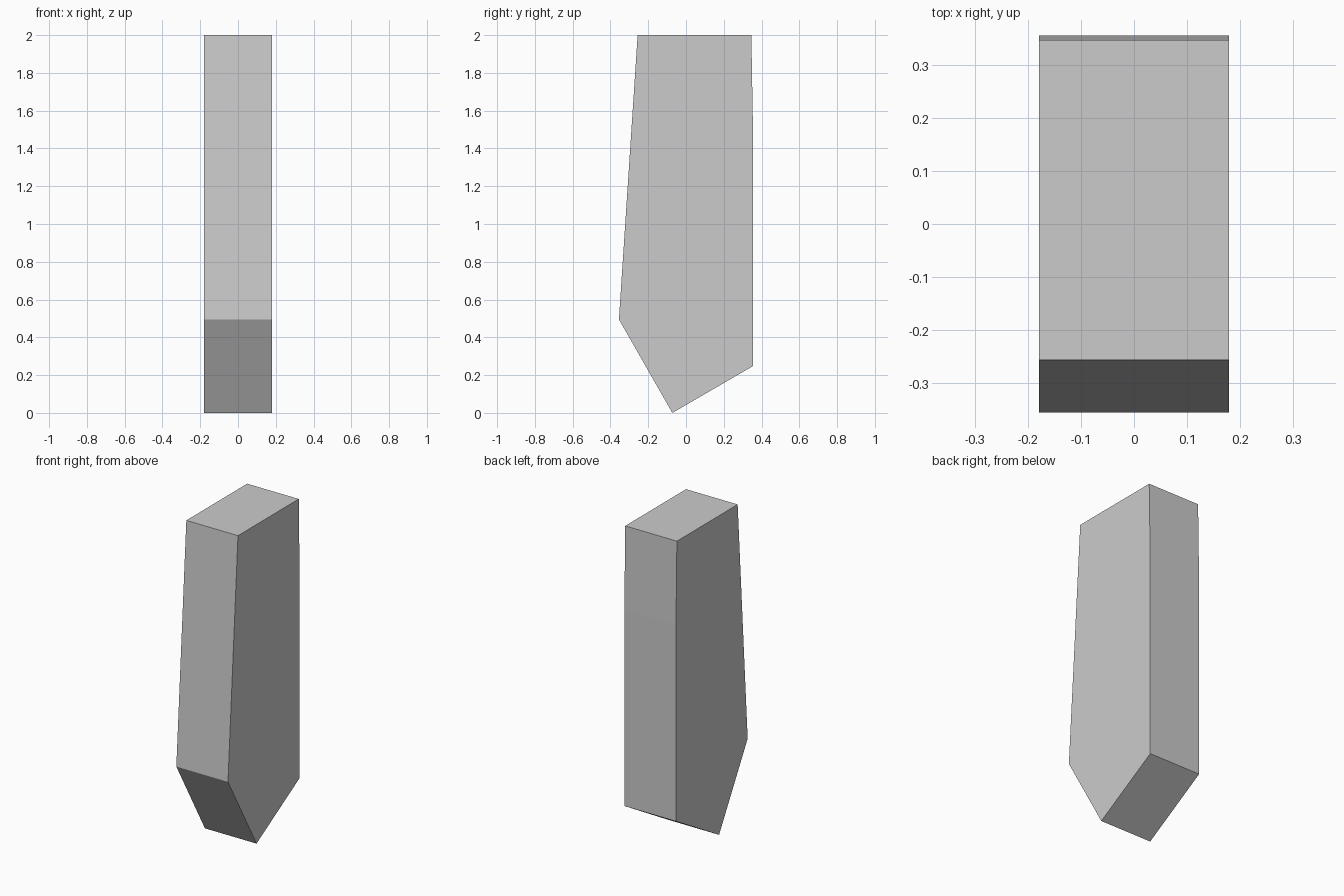
import bpy
import bmesh

if "Cube" in bpy.data.objects:
    bpy.data.objects.remove(bpy.data.objects["Cube"])

# Side profile of the post in (y, z)
HALF_WIDTH = 0.179
profile = [(-0.072, 0.0), (0.355, 0.248), (0.355, 1.48),
           (0.346, 2.0), (-0.256, 2.0), (-0.355, 0.495)]

# Pointed post: extrude the profile across the width
bm = bmesh.new()
face = bm.faces.new([bm.verts.new((-HALF_WIDTH, y, z)) for y, z in profile])
result = bmesh.ops.extrude_face_region(bm, geom=[face], use_keep_orig=True)
moved = [g for g in result["geom"] if isinstance(g, bmesh.types.BMVert)]
bmesh.ops.translate(bm, verts=moved, vec=(2 * HALF_WIDTH, 0, 0))
bmesh.ops.recalc_face_normals(bm, faces=bm.faces)

mesh = bpy.data.meshes.new("pointed_post")
bm.to_mesh(mesh)
bm.free()
post = bpy.data.objects.new("pointed_post", mesh)
bpy.context.collection.objects.link(post)
